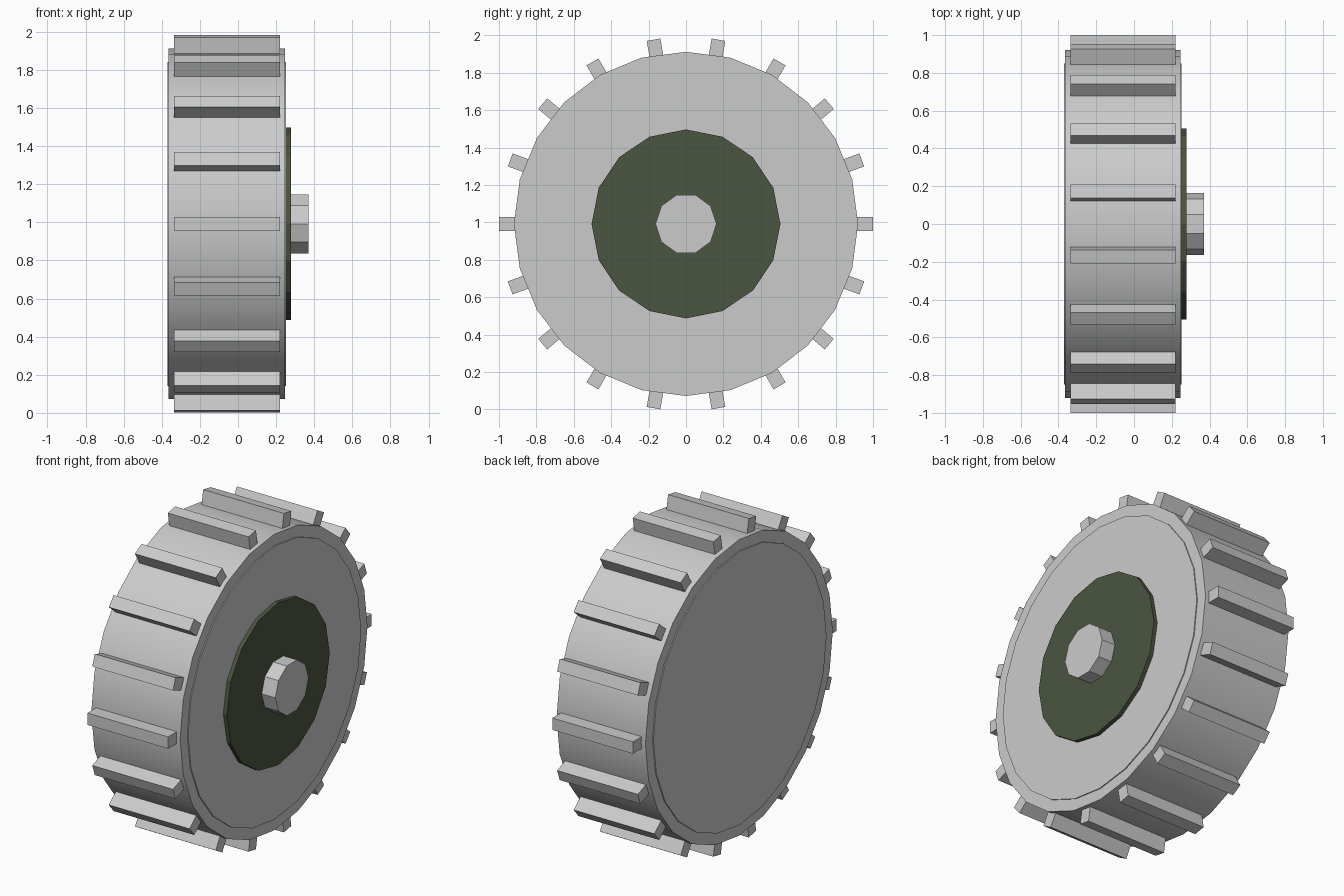
import bpy, bmesh
from math import pi, sin, cos
from mathutils import Matrix, Vector

if "Cube" in bpy.data.objects:
    bpy.data.objects.remove(bpy.data.objects["Cube"])

CZ = 0.992  # axle height


def finish(bm, name, smooth=False, mat=None):
    bmesh.ops.recalc_face_normals(bm, faces=bm.faces)
    me = bpy.data.meshes.new(name)
    bm.to_mesh(me)
    bm.free()
    ob = bpy.data.objects.new(name, me)
    bpy.context.collection.objects.link(ob)
    if mat:
        me.materials.append(mat)
    if smooth:
        bpy.ops.object.select_all(action='DESELECT')
        ob.select_set(True)
        bpy.context.view_layer.objects.active = ob
        bpy.ops.object.shade_smooth_by_angle(angle=pi / 6)
    return ob


def disc(name, x0, x1, r, sides, smooth=False, mat=None):
    """Closed cylinder along x, with a corner on the +y axis."""
    bm = bmesh.new()
    rings = [[bm.verts.new((x, r * cos(2 * pi * i / sides), CZ + r * sin(2 * pi * i / sides)))
              for i in range(sides)] for x in (x0, x1)]
    for i in range(sides):
        j = (i + 1) % sides
        bm.faces.new((rings[0][i], rings[0][j], rings[1][j], rings[1][i]))
    for ring in rings:
        bm.faces.new(ring)
    return finish(bm, name, smooth, mat)


green = bpy.data.materials.new("dark_green")
green.diffuse_color = (0.07, 0.09, 0.05, 1)
green.use_nodes = True
green.node_tree.nodes["Principled BSDF"].inputs["Base Color"].default_value = green.diffuse_color

# Tyre and the slightly proud side plates
disc("tyre", -0.365, 0.246, 0.92, 24, smooth=True)
disc("side_plates", -0.371, 0.252, 0.85, 24, smooth=True)

# Hub plate and axle cap on the outer side
disc("hub_plate", 0.24, 0.277, 0.505, 16, mat=green)
disc("axle_cap", 0.26, 0.371, 0.163, 10)

# Tread bars around the rim
bm = bmesh.new()
for i in range(18):
    m = (Matrix.Translation((-0.058, 0, CZ)) @ Matrix.Rotation(2 * pi * i / 18, 4, 'X')
         @ Matrix.Translation((0, 0.94, 0)) @ Matrix.Diagonal(Vector((0.555, 0.12, 0.074, 1))))
    bmesh.ops.create_cube(bm, size=1, matrix=m)
finish(bm, "tread_bars")
